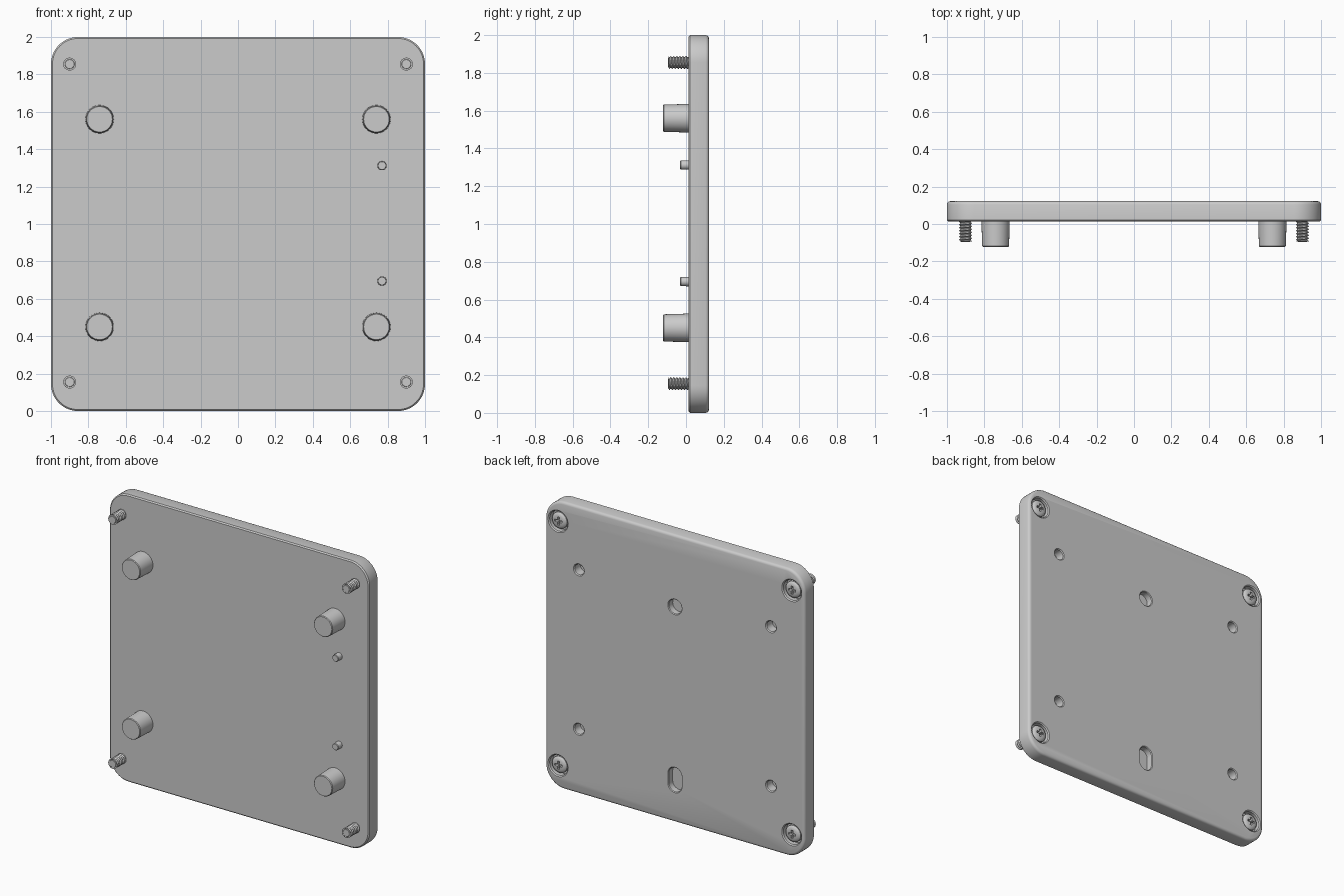
import bpy, bmesh, math

if "Cube" in bpy.data.objects:
    bpy.data.objects.remove(bpy.data.objects["Cube"])

FRONT, BACK, TIP = 0.013, 0.122, -0.122


def finish(name, bm):
    bmesh.ops.remove_doubles(bm, verts=bm.verts, dist=1e-5)
    bmesh.ops.recalc_face_normals(bm, faces=bm.faces)
    me = bpy.data.meshes.new(name)
    bm.to_mesh(me)
    bm.free()
    ob = bpy.data.objects.new(name, me)
    bpy.context.collection.objects.link(ob)
    return ob


def smooth(ob, angle=35):
    bpy.ops.object.select_all(action='DESELECT')
    ob.select_set(True)
    bpy.context.view_layer.objects.active = ob
    bpy.ops.object.shade_smooth_by_angle(angle=math.radians(angle))


def loft(name, sections, x, z, hx, hz, r, seg=8):
    """Rounded-rectangle outline lofted along y; sections are (y, inset)."""
    bm = bmesh.new()
    rings = []
    for y, inset in sections:
        ring = []
        for k, (sx, sz) in enumerate([(1, 1), (-1, 1), (-1, -1), (1, -1)]):
            for i in range(seg + 1):
                a = (k + i / seg) * math.pi / 2
                ring.append(bm.verts.new((x + sx * (hx - r) + (r - inset) * math.cos(a), y,
                                          z + sz * (hz - r) + (r - inset) * math.sin(a))))
        rings.append(ring)
    n = len(rings[0])
    for a, b in zip(rings, rings[1:]):
        for i in range(n):
            bm.faces.new((a[i], a[(i + 1) % n], b[(i + 1) % n], b[i]))
    bm.faces.new(rings[0])
    bm.faces.new(rings[-1])
    return finish(name, bm)


def round_part(name, profile, x, z, seg=8):
    """Turned part along y; profile is (y, radius)."""
    r = max(p[1] for p in profile)
    return loft(name, [(y, r - q) for y, q in profile], x, z, r, r, r, seg)


def cut(ob, cutters):
    bpy.context.view_layer.objects.active = ob
    for c in cutters:
        m = ob.modifiers.new("cut", 'BOOLEAN')
        m.operation, m.solver, m.object = 'DIFFERENCE', 'EXACT', c
        bpy.ops.object.modifier_apply(modifier=m.name)
        bpy.data.objects.remove(c)


def thread(name, x, z, y0, y1, r_in, r_out, pitch, n=16):
    """Helical screw thread running from y0 down to y1."""
    bm = bmesh.new()
    rows = int((y0 - y1) / pitch) * 2 + 4
    grid = []
    for i in range(rows):
        ring = []
        for j in range(n + 1):
            a = 2 * math.pi * j / n
            y = min(y0, max(y1, y0 + pitch - pitch * (i / 2 + j / n)))
            r = r_in if i % 2 else r_out
            ring.append(bm.verts.new((x + r * math.cos(a), y, z + r * math.sin(a))))
        grid.append(ring)
    for a, b in zip(grid, grid[1:]):
        for j in range(n):
            bm.faces.new((a[j], a[j + 1], b[j + 1], b[j]))
    return finish(name, bm)


def box(name, x, y, z, sx, sy, sz):
    bm = bmesh.new()
    bmesh.ops.create_cube(bm, size=1)
    bmesh.ops.scale(bm, vec=(sx, sy, sz), verts=bm.verts)
    bmesh.ops.translate(bm, vec=(x, y, z), verts=bm.verts)
    return finish(name, bm)


corners = [(x, z) for x in (-0.9, 0.9) for z in (0.155, 1.855)]
posts = [(x, z) for x in (-0.74, 0.74) for z in (0.45, 1.56)]

# Plate with softened edges
plate = loft("plate", [(FRONT, 0.008), (FRONT + 0.008, 0), (BACK - 0.018, 0),
                       (BACK - 0.009, 0.003), (BACK - 0.003, 0.009), (BACK, 0.018)],
             0, 1, 1, 1, 0.145, 12)

# Holes in the back: screw bores, mounting holes, round hole and slot
cutters = [round_part("bore", [(0.078, 0.07), (0.115, 0.07), (0.129, 0.084)], x, z) for x, z in corners]
cutters += [round_part("hole", [(0.055, 0.036), (0.116, 0.036), (0.128, 0.048)], x, z) for x, z in posts]
hole = [(0.075, 0.008), (0.117, 0.008), (0.127, -0.002)]
cutters.append(loft("round_hole", hole, 0, 1.5, 0.058, 0.058, 0.058))
cutters.append(loft("slot_hole", hole, 0, 0.295, 0.058, 0.092, 0.058))
cut(plate, cutters)
smooth(plate)

# Support posts on the front
for x, z in posts:
    smooth(round_part("support_post", [(TIP, 0.068), (TIP + 0.005, 0.072), (FRONT + 0.01, 0.076)], x, z))

# Small locating pins
for z in (0.695, 1.312):
    smooth(round_part("locating_pin", [(-0.031, 0.021), (-0.027, 0.024), (FRONT + 0.01, 0.025)], 0.77, z, 4))

# Screws: domed cross head in the back, threaded shank out the front
for x, z in corners:
    head = round_part("screw_head", [(0.07, 0.057), (0.105, 0.057), (0.113, 0.051), (0.118, 0.036), (0.12, 0.015)], x, z)
    cut(head, [box("cross", x, 0.115, z, 0.056, 0.04, 0.015),
               box("cross", x, 0.115, z, 0.015, 0.04, 0.056)])
    smooth(head)
    smooth(round_part("screw_core", [(-0.095, 0.024), (-0.091, 0.028), (0.03, 0.028)], x, z, 4))
    thread("screw_thread", x, z, 0.02, -0.093, 0.026, 0.035, 0.016)
